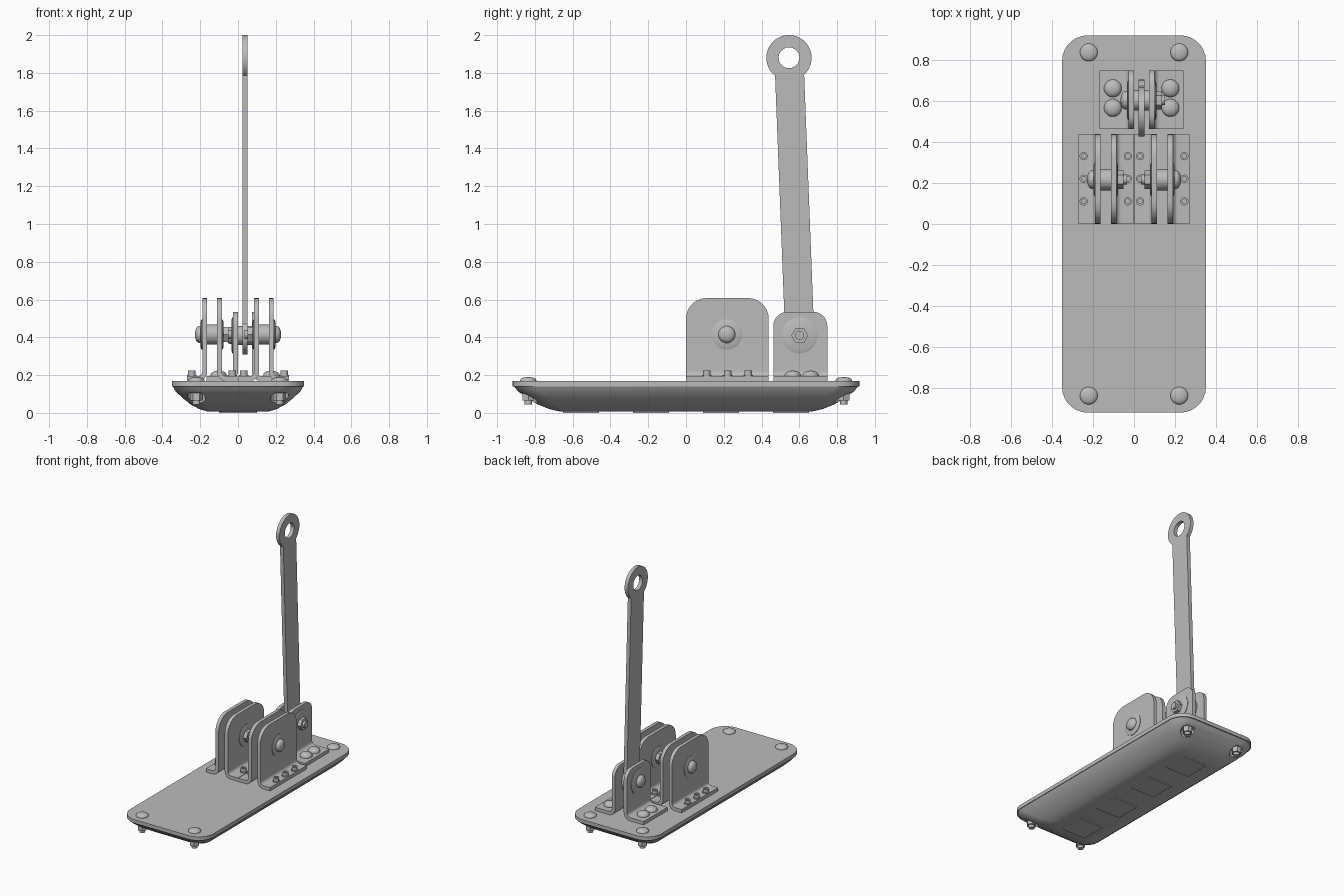
import bpy, bmesh
from math import sin, cos, pi
from mathutils import Vector

old = bpy.data.objects.get("Cube")
if old:
    bpy.data.objects.remove(old, do_unlink=True)

steel = bpy.data.materials.new("grey steel")
steel.use_nodes = True
GREY = (0.5, 0.5, 0.5, 1)
steel.diffuse_color = GREY
steel.node_tree.nodes["Principled BSDF"].inputs["Base Color"].default_value = GREY
parts = []


def finish(name, bm):
    bmesh.ops.recalc_face_normals(bm, faces=bm.faces)
    mesh = bpy.data.meshes.new(name)
    bm.to_mesh(mesh)
    bm.free()
    mesh.materials.append(steel)
    obj = bpy.data.objects.new(name, mesh)
    bpy.context.collection.objects.link(obj)
    parts.append(obj)
    return obj


def place(axis, u, v, w):
    # u, v lie in the profile plane, w runs along the axis
    return {"x": (w, u, v), "y": (u, w, v), "z": (u, v, w)}[axis]


def loft(name, rings, closed=False):
    bm = bmesh.new()
    loops = [[bm.verts.new(p) for p in ring] for ring in rings]
    n = len(loops[0])
    pairs = list(zip(loops, loops[1:]))
    if closed:
        pairs.append((loops[-1], loops[0]))
    else:
        bm.faces.new(loops[0])
        bm.faces.new(loops[-1])
    for a, b in pairs:
        for i in range(n):
            j = (i + 1) % n
            bm.faces.new((a[i], a[j], b[j], b[i]))
    return finish(name, bm)


def prism(name, pts, axis, a, b):
    return loft(name, [[place(axis, u, v, w) for u, v in pts] for w in (a, b)])


def lathe(name, profile, axis, u, v, n=28, closed=False):
    # profile holds (radius, position along axis)
    rings = [[place(axis, u + r * cos(2 * pi * i / n), v + r * sin(2 * pi * i / n), w)
              for i in range(n)] for r, w in profile]
    return loft(name, rings, closed)


def disc(name, r, a, b, axis, u, v, n=28):
    return lathe(name, [(r, a), (r, b)], axis, u, v, n)


def arc(cx, cy, r, a0, a1, n=7):
    return [(cx + r * cos(a0 + (a1 - a0) * i / n), cy + r * sin(a0 + (a1 - a0) * i / n))
            for i in range(n + 1)]


def round_rect(hx, hy, r):
    out = []
    for k, (sx, sy) in enumerate(((1, 1), (-1, 1), (-1, -1), (1, -1))):
        out += arc(sx * (hx - r), sy * (hy - r), r, k * pi / 2, (k + 1) * pi / 2)
    return out


def dome(name, r, base, height, axis, u, v):
    prof = [(r, base)] + [(r * cos(t), base + height * (0.25 + 0.75 * sin(t)))
                          for t in (0, 0.35, 0.7, 1.05, 1.4)]
    return lathe(name, prof, axis, u, v)


# Base: tapered hull with rounded corners, thin top plate
hull = loft("base_hull", [
    [(x, y, z) for x, y in round_rect(0.345 - 0.18 * t, 0.91 - 0.24 * t, 0.12 - 0.05 * t)]
    for z, t in ((0.14, 0), (0.115, 0.08), (0.08, 0.28), (0.045, 0.52), (0.02, 0.78), (0.008, 1))])
prism("top_plate", round_rect(0.35, 0.918, 0.125), "z", 0.14, 0.168)
for y in (-0.555, -0.185, 0.185, 0.555):
    pad = [(sx * 0.1, y + sy * 0.095) for sx, sy in ((-1, -1), (1, -1), (1, 1), (-1, 1))]
    prism("bottom_pad", pad, "z", 0, 0.009)

# Corner bolts sitting in pockets under the hull
for sx in (-1, 1):
    for sy in (-1, 1):
        x, y = sx * 0.22, sy * 0.835
        cutter = disc("pocket_cutter", 0.048, -0.05, 0.105, "z", x, y)
        cutter.hide_render = True
        mod = hull.modifiers.new("pocket", "BOOLEAN")
        mod.operation = "DIFFERENCE"
        mod.object = cutter
        bpy.context.view_layer.objects.active = hull
        bpy.ops.object.modifier_apply(modifier=mod.name)
        parts.remove(cutter)
        bpy.data.objects.remove(cutter, do_unlink=True)
        dome("corner_bolt_head", 0.043, 0.168, 0.022, "z", x, y)
        disc("corner_nut", 0.034, 0.065, 0.107, "z", x, y, 6)
        disc("corner_bolt_end", 0.02, 0.045, 0.107, "z", x, y)


def bracket(name, x, side, foot_x, y0, y1, top, r, t=0.026):
    """Bent plate: upright centred at x, foot running out to foot_x."""
    z0, bend, rise = 0.168, 0.025, 0.24
    inner, outer = x - side * t / 2, x + side * t / 2
    flip = lambda pts: [(inner + side * u, z0 + v) for u, v in pts]
    reach = abs(foot_x - inner)
    big = bend + t
    foot = flip([(reach, t), (reach, 0)] + arc(big, big, big, -pi / 2, -pi, 6)
                + [(0, rise - z0), (t, rise - z0)] + arc(big, big, bend, pi, 1.5 * pi, 6))
    prism(name + "_foot", foot, "y", y0, y1)
    outline = ([(y0, rise), (y1, rise)] + arc(y1 - r, top - r, r, 0, pi / 2)
               + arc(y0 + r, top - r, r, pi / 2, pi))
    prism(name + "_upright", outline, "x", inner, outer)


def pivot(name, xa, xb, s, y, z, r_washer, r_spacer):
    """Pin through plates at xa and xb; head beyond xa, nut beyond xb."""
    t = 0.013
    disc(name + "_spacer", r_spacer, xa, xb, "x", y, z)
    for x, d in ((xa, -s), (xb, s)):
        a = x + d * t
        lathe(name + "_washer", [(r_washer, a), (r_washer, a + d * 0.004),
                                 (r_washer * 0.85, a + d * 0.009)], "x", y, z)
    dome(name + "_head", 0.045, xa - s * (t + 0.008), -s * 0.032, "x", y, z)
    disc(name + "_nut", 0.045, xb + s * t, xb + s * (t + 0.036), "x", y, z, 6)
    disc(name + "_pin_end", 0.024, xb, xb + s * (t + 0.052), "x", y, z)


# Front pair of bracket sets, mirrored
for s, label in ((1, "left"), (-1, "right")):
    bracket(label + "_outer_bracket", s * 0.176, s, s * 0.27, 0.0, 0.438, 0.608, 0.11)
    bracket(label + "_inner_bracket", s * 0.099, -s, s * 0.002, 0.0, 0.438, 0.608, 0.11)
    pivot(label + "_pivot", s * 0.176, s * 0.099, -s, 0.216, 0.415, 0.08, 0.052)
    for x in (0.245, 0.03):
        for y in (0.11, 0.22, 0.33):
            disc("foot_bolt_washer", 0.026, 0.19, 0.2, "z", s * x, y)
            lathe("foot_bolt_head", [(0.02, 0.198), (0.02, 0.224), (0.011, 0.224), (0.011, 0.212)],
                  "z", s * x, y, 16)

# Rear bracket that holds the lever
MID = 0.037
for s in (-1, 1):
    bracket("rear_bracket", MID + s * 0.05, s, MID + s * 0.205, 0.462, 0.748, 0.535, 0.075)
    for y in (0.565, 0.66):
        dome("rear_foot_bolt", 0.043, 0.192, 0.032, "z", MID + s * 0.14, y)
pivot("rear_pivot", MID - 0.05, MID + 0.05, 1, 0.602, 0.41, 0.095, 0.05)

# Lever: bar with a round lower end and an eye on top
low, high = Vector((0.602, 0.41)), Vector((0.545, 1.88))
along = (high - low).normalized()
across = Vector((along.y, -along.x)) * 0.077
end = high - along * 0.085
xa, xb = MID - 0.014, MID + 0.014
prism("lever_bar", [low - across, low + across, end + across, end - across], "x", xa, xb)
disc("lever_lower_end", 0.1, xa, xb, "x", *low, 40)
lathe("lever_eye", [(0.12, xa), (0.12, xb), (0.055, xb), (0.055, xa)], "x", *high, 48, True)

# Smooth curved surfaces, keep hard edges
bpy.ops.object.select_all(action="DESELECT")
for obj in parts:
    obj.select_set(True)
bpy.context.view_layer.objects.active = hull
bpy.ops.object.shade_smooth_by_angle(angle=0.6)
